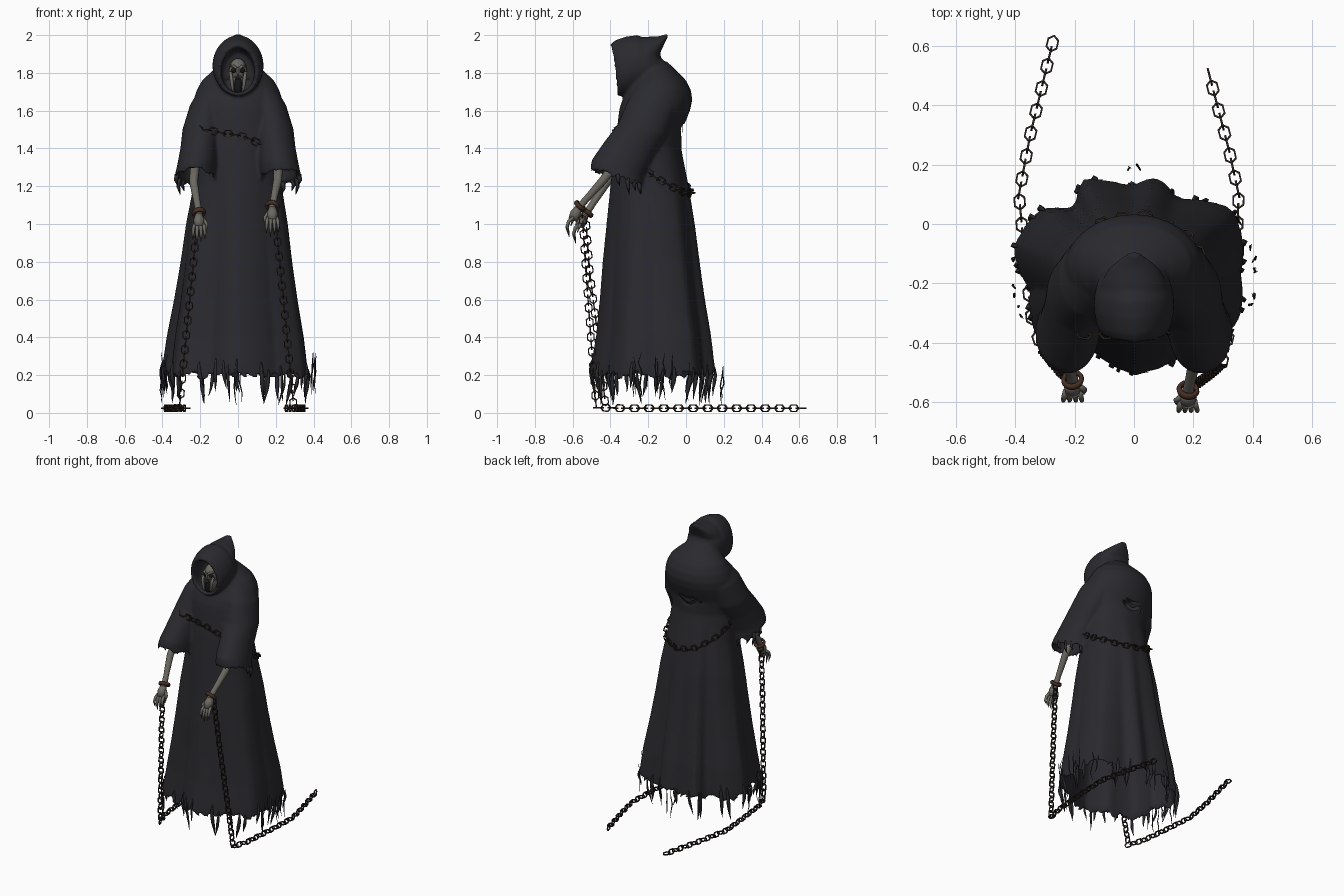
import bpy, bmesh, random
from math import sin, cos, pi, radians, degrees
from mathutils import Vector, Matrix

if "Cube" in bpy.data.objects:
    bpy.data.objects.remove(bpy.data.objects["Cube"])

random.seed(4)


def material(name, col):
    m = bpy.data.materials.new(name)
    m.diffuse_color = (*col, 1)
    m.use_nodes = True
    m.node_tree.nodes["Principled BSDF"].inputs["Base Color"].default_value = m.diffuse_color
    return m


CLOTH = material("cloth", (0.023, 0.023, 0.028))
DARK = material("shadow", (0.008, 0.008, 0.008))
BONE = material("bone", (0.15, 0.14, 0.12))
IRON = material("iron", (0.026, 0.018, 0.014))
RUST = material("rust", (0.06, 0.027, 0.016))


def finish(name, bm, mat, smooth=True):
    bmesh.ops.recalc_face_normals(bm, faces=bm.faces)
    me = bpy.data.meshes.new(name)
    bm.to_mesh(me)
    bm.free()
    me.materials.append(mat)
    for p in me.polygons:
        p.use_smooth = smooth
    ob = bpy.data.objects.new(name, me)
    bpy.context.collection.objects.link(ob)
    return ob


def loft(bm, rings, cap_start=False, cap_end=False):
    rows = [[bm.verts.new(p) for p in r] for r in rings]
    n = len(rows[0])
    for a, b in zip(rows, rows[1:]):
        for i in range(n):
            j = (i + 1) % n
            bm.faces.new((a[i], a[j], b[j], b[i]))
    if cap_start:
        bm.faces.new(rows[0])
    if cap_end:
        bm.faces.new(rows[-1])


def tube(bm, pts, radii, n=8):
    pts = [Vector(p) for p in pts]
    rings = []
    for i, p in enumerate(pts):
        t = (pts[min(i + 1, len(pts) - 1)] - pts[max(i - 1, 0)]).normalized()
        u = t.cross(Vector((0.95, 0.3, 0.05))).normalized()
        v = t.cross(u)
        rings.append([p + radii[i] * (u * cos(2 * pi * k / n) + v * sin(2 * pi * k / n)) for k in range(n)])
    loft(bm, rings, True, True)


def ball(bm, c, s):
    bmesh.ops.create_uvsphere(bm, u_segments=16, v_segments=12, radius=1,
                              matrix=Matrix.Translation(c) @ Matrix.Diagonal((*s, 1)))


def interp(table, x):
    if x <= table[0][0]:
        return table[0][1:]
    for a, b in zip(table, table[1:]):
        if x <= b[0]:
            t = (x - a[0]) / (b[0] - a[0])
            return [p + (q - p) * t for p, q in zip(a[1:], b[1:])]
    return table[-1][1:]


# Robe surface: height -> front y, back y, half width; hem folds by angle
BODY = [(0.2, -0.51, 0.17, 0.385), (0.4, -0.475, 0.145, 0.36), (0.6, -0.455, 0.11, 0.325), (0.8, -0.44, 0.08, 0.295),
        (1.0, -0.42, 0.053, 0.27), (1.2, -0.4, 0.018, 0.235), (1.4, -0.38, -0.025, 0.215), (1.5, -0.365, -0.02, 0.23),
        (1.6, -0.355, 0.022, 0.24), (1.68, -0.33, 0.037, 0.232), (1.75, -0.28, 0.01, 0.2), (1.8, -0.25, -0.04, 0.15),
        (1.86, -0.22, -0.1, 0.07)]
FOLDS = [(0, .94), (37, 1.09), (63, .84), (78, 1), (92, .88), (116, 1.06), (128, .83), (141, 1.05), (166, 1.1),
         (190, .93), (217, 1.07), (243, .84), (270, 1.01), (289, .95), (305, .9), (332, 1.04), (360, .94)]
FADE = [(0.2, 1), (0.6, 0.8), (1.0, 0.5), (1.45, 0.0)]


def robe_pt(z, a, out=0.0):
    yf, yb, w = interp(BODY, z)
    k = 1 + (interp(FOLDS, degrees(a) % 360)[0] - 1) * interp(FADE, z)[0]
    return Vector(((w * k + out) * cos(a), (yf + yb) / 2 + ((yb - yf) / 2 * k + out) * sin(a), z))


# Robe body: inner wall from the chest down, then the outer wall up to the neck
bm = bmesh.new()
N = 72
rings = [[robe_pt(z, 2 * pi * i / N, -.022) for i in range(N)] for z in (1.6, 1.4, 1.2, 1.0, .8, .6, .4, .23)]
for r in range(34):
    z = 0.2 + 1.66 * r / 33
    ring = [robe_pt(z, 2 * pi * i / N) for i in range(N)]
    if r == 0:
        for p in ring:
            p.z += random.uniform(-0.04, 0.015)
    rings.append(ring)
loft(bm, rings, True, True)

# Hood: lofted oval rings from nape to rim, then back inside, and a swept crest
HOOD = [(-0.12, 1.79, .07, .07, 0), (-0.16, 1.835, .105, .105, 0), (-0.2, 1.85, .125, .13, 0),
        (-0.26, 1.855, .135, .145, .01), (-0.32, 1.84, .134, .152, .02), (-0.375, 1.825, .122, .148, .027),
        (-0.405, 1.815, .104, .133, .03), (-0.395, 1.815, .088, .118, .03), (-0.32, 1.81, .085, .115, .02),
        (-0.24, 1.81, .06, .08, 0)]
CREST = [(-.28, 1.87, .115, .11, 0), (-.2, 1.9, .113, .092, 0), (-.15, 1.935, .085, .058, 0),
         (-.115, 1.977, .045, .025, 0), (-.094, 2.002, .014, .01, 0)]
for table in (HOOD, CREST):
    rings = []
    for y, z, rx, rz, lean in table:
        rings.append([(rx * cos(t) * (1 - 0.08 * sin(t)), y + lean * ((1 - sin(t)) / 2 + .4 * abs(cos(t))),
                       z + rz * sin(t)) for t in [2 * pi * i / 40 for i in range(40)]])
    loft(bm, rings, True, True)

# Sleeves: outer shell, ragged cuff, inner lining
SLEEVE = [(.1, -.15, 1.74, .04, .05), (.12, -.16, 1.72, .08, .1), (.16, -.18, 1.63, .094, .13),
          (.187, -.23, 1.5, .107, .13), (.205, -.3, 1.4, .1, .13), (.22, -.36, 1.3, .104, .138),
          (.228, -.37, 1.24, .108, .138), (.224, -.37, 1.265, .086, .116), (.216, -.34, 1.36, .07, .1),
          (.2, -.28, 1.46, .06, .08)]
for s in (-1, 1):
    rings = []
    for k, (x, y, z, rx, ry) in enumerate(SLEEVE):
        slope = 0.3 * min(1, k / 4)
        jit = 0.02 if k == 6 else 0
        rings.append([(s * (x + rx * cos(t)), y + ry * sin(t), z - slope * ry * sin(t) + random.uniform(-jit, jit))
                      for t in [2 * pi * i / 32 for i in range(32)]])
    loft(bm, rings, True, True)
garment = finish("hooded_robe", bm, CLOTH)
mod = garment.modifiers.new("fuse", "REMESH")
mod.mode = "VOXEL"
mod.voxel_size = 0.01
mod.use_smooth_shade = True
mod = garment.modifiers.new("soften", "SMOOTH")
mod.factor = 0.5
mod.iterations = 5

# Torn strips along the hem, plus loose threads at the sides and back
bm = bmesh.new()
for i in range(34):
    a = 2 * pi * (i + random.uniform(-0.6, 0.6)) / 34
    zt, zb = random.uniform(0.22, 0.31), random.uniform(0.04, 0.14)
    sway, w = random.uniform(-0.09, 0.09), random.uniform(0.007, 0.013)
    pts = []
    for k in range(6):
        t = k / 5
        p = robe_pt(max(zt + (zb - zt) * t, 0.2), a + sway * t * t, -0.006 + 0.008 * sin(t * 5))
        p.z = zt + (zb - zt) * t
        pts.append(p)
    tube(bm, pts, [0.001, w * 0.7, w, w, w * 0.6, 0.001], 4)
for deg in (2, 8, 15, -12, -16, 30, 88, 92, 172, 186, 191, 196, 203):
    a = radians(deg)
    x, y = 0.41 * cos(a), -0.17 + 0.36 * sin(a)
    zt = random.uniform(0.24, 0.33)
    pts = [(x + random.uniform(-.008, .008), y + random.uniform(-.012, .012), zt - 0.05 * k) for k in range(5)]
    tube(bm, pts, [0.001, 0.003, 0.004, 0.003, 0.001], 4)
finish("hem_tatters", bm, CLOTH)
bm = bmesh.new()
for s in (-1, 1):
    for deg, ln in ((5, .06), (30, .09), (50, .06), (85, .07)):
        t = radians(deg)
        p = Vector((s * (.228 + .095 * cos(t)), -.37 + .125 * sin(t), 1.265 - .04 * sin(t)))
        tube(bm, [p, p + Vector((s * .006, 0, -ln * .5)), p + Vector((s * -.004, .008, -ln))], [.014, .011, .001], 4)
finish("sleeve_tatters", bm, CLOTH)

# Skull with hollow eyes and a long open mouth
bm = bmesh.new()
ball(bm, (0, -0.29, 1.815), (0.047, 0.053, 0.062))
ball(bm, (0, -0.295, 1.745), (0.036, 0.045, 0.06))
for s in (-1, 1):
    tube(bm, [(s * .04, -.33, 1.805), (s * .035, -.345, 1.77), (s * .029, -.345, 1.72), (s * .021, -.335, 1.69)],
         [.008, .01, .008, .004])
    tube(bm, [(s * .04, -.32, 1.835), (s * .022, -.345, 1.836), (s * .006, -.351, 1.822)], [.005, .008, .006])
tube(bm, [(0, -.347, 1.83), (0, -.355, 1.8), (0, -.355, 1.785)], [.006, .007, .004])
for x in (-.012, 0, .012):
    tube(bm, [(x, -.353, 1.782), (x, -.355, 1.765)], [.005, .002], 6)
finish("skull", bm, BONE)
bm = bmesh.new()
for s in (-1, 1):
    ball(bm, (s * .022, -.332, 1.812), (.015, .014, .013))
ball(bm, (0, -.333, 1.733), (.022, .018, .046))
finish("eye_and_mouth_hollows", bm, DARK)

# Forearms, clawed hands and shackles
ARMS = {"left": ((-.225, -.33, 1.34), (-.235, -.42, 1.22), (-.207, -.525, 1.06)),
        "right": ((.215, -.34, 1.36), (.21, -.44, 1.23), (.182, -.56, 1.095))}
for side, (a, b, w) in ARMS.items():
    s = 1 if w[0] > 0 else -1
    W = Vector(w)
    bm = bmesh.new()
    tube(bm, [a, b, W.lerp(Vector(b), .3), W, W + Vector((0, -.02, -.025))], [.027, .023, .018, .019, .021], 12)
    tube(bm, [W + Vector((0, -.01, -.01)), W + Vector((0, -.025, -.04)), W + Vector((0, -.04, -.075))],
         [.02, .03, .025], 10)
    for k in range(4):
        x = (k - 1.5) * .019
        ln = (.85, 1.1, 1, .8)[k]
        tube(bm, [W + Vector(p) for p in ((x * .8, -.036, -.06), (x, -.06, -.08), (x * 1.1, -.07, -.075 - .038 * ln),
                                          (x * 1.1, -.058, -.075 - .08 * ln))], [.01, .01, .008, .002], 6)
    tube(bm, [W + Vector(p) for p in ((-s * .02, -.02, -.03), (-s * .04, -.035, -.06), (-s * .038, -.05, -.105))],
         [.011, .01, .002], 6)
    finish(side + "_arm_and_hand", bm, BONE)
    bm = bmesh.new()
    rot = Vector((0, 0, 1)).rotation_difference((W - Vector(b)).normalized())
    rings = []
    for dr, dz in ((-.008, -.011), (.003, -.011), (.007, 0), (.003, .011), (-.008, .011), (-.008, -.011)):
        rings.append([W + rot @ Vector(((.032 + dr) * cos(t), (.032 + dr) * sin(t), dz))
                      for t in [2 * pi * i / 20 for i in range(20)]])
    loft(bm, rings)
    bmesh.ops.remove_doubles(bm, verts=bm.verts, dist=1e-5)
    finish(side + "_shackle", bm, RUST)


# Chains: hexagonal links threaded along a path, every other one turned
def chain(name, path, pitch=0.039):
    bm = bmesh.new()
    path = [Vector(p) for p in path]
    carry, n = 0.0, 0
    for p, q in zip(path, path[1:]):
        d = (q - p).length
        t = (q - p).normalized()
        ref = Vector((1, 0, 0)) if abs(t.z) > .8 else Vector((0, 0, 1))
        u = t.cross(ref).normalized()
        v = t.cross(u)
        while carry < d:
            c = p + t * carry
            side, nor = (u, v) if n % 2 else (v, u)
            rings = []
            for k in range(6):
                e = t * (.027 * cos(k * pi / 3)) + side * (.02 * sin(k * pi / 3))
                o = e.normalized()
                rings.append([c + e + .0036 * f for f in (o + nor, nor - o, -o - nor, o - nor)])
            loft(bm, rings + [rings[0]])
            carry += pitch
            n += 1
        carry -= d
    bmesh.ops.remove_doubles(bm, verts=bm.verts, dist=1e-5)
    finish(name, bm, IRON, False)


chain("left_chain", [(-.215, -.53, 1.03), (-.24, -.51, .75), (-.28, -.46, .35), (-.31, -.425, .027), (-.345, -.32, .025),
                     (-.365, -.15, .025), (-.388, .1, .025), (-.35, .3, .025), (-.27, .63, .025)])
chain("right_chain", [(.195, -.55, 1.06), (.225, -.53, .75), (.265, -.5, .35), (.295, -.475, .027), (.325, -.35, .025),
                      (.345, -.1, .025), (.353, .1, .025), (.32, .25, .025), (.247, .53, .025)])
wrap = []
for i in range(41):
    a = 2 * pi * i / 40
    bulge = .06 * max(0, 1 - abs(degrees(a) - 222) / 30)
    wrap.append(robe_pt(1.32 - .15 * sin(a) - .05 * cos(a), a, .006 + bulge) + Vector((0, 0, .7 * bulge)))
chain("body_chain", wrap)
